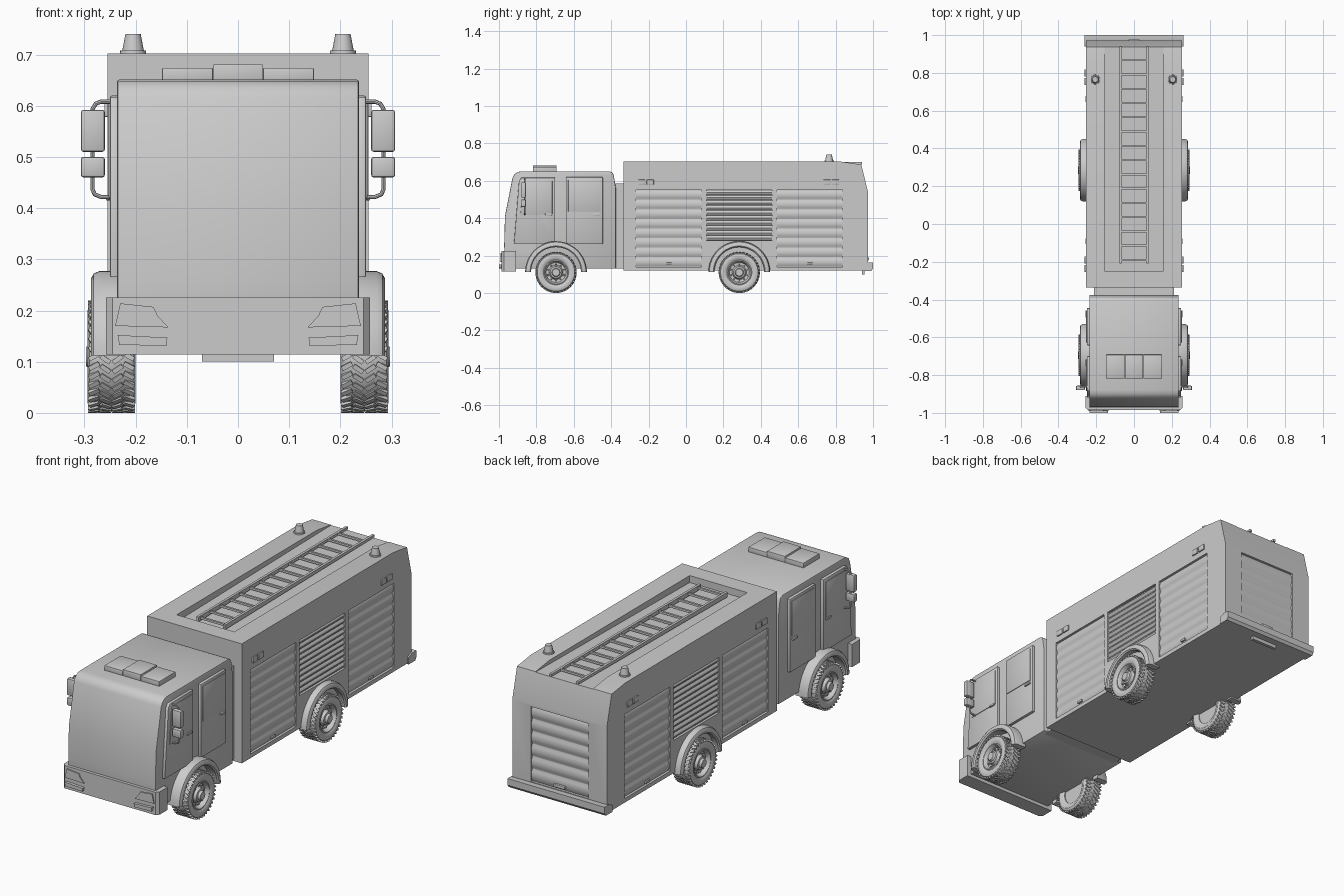
import bpy, bmesh, math
from math import pi, sin, cos
from mathutils import Matrix

if "Cube" in bpy.data.objects:
    bpy.data.objects.remove(bpy.data.objects["Cube"])

T, R = Matrix.Translation, Matrix.Rotation


def finish(bm, name):
    bmesh.ops.recalc_face_normals(bm, faces=bm.faces[:])
    me = bpy.data.meshes.new(name)
    bm.to_mesh(me)
    bm.free()
    ob = bpy.data.objects.new(name, me)
    bpy.context.collection.objects.link(ob)
    return ob


def prism(name, pts, a, b, axis='x', bev=0):
    """Extrude a profile; pts are (y,z) along x, (x,z) along y, (x,y) along z."""
    put = {'x': lambda p, t: (t, p[0], p[1]), 'y': lambda p, t: (p[0], t, p[1]),
           'z': lambda p, t: (p[0], p[1], t)}[axis]
    bm = bmesh.new()
    lo = [bm.verts.new(put(p, a)) for p in pts]
    hi = [bm.verts.new(put(p, b)) for p in pts]
    n = len(pts)
    bm.faces.new(lo)
    bm.faces.new(hi)
    for i in range(n):
        bm.faces.new((lo[i], lo[(i + 1) % n], hi[(i + 1) % n], hi[i]))
    if bev:
        bmesh.ops.recalc_face_normals(bm, faces=bm.faces[:])
        sharp = [e for e in bm.edges if e.calc_face_angle(0) > 0.6]
        bmesh.ops.bevel(bm, geom=sharp, offset=bev, segments=2, profile=0.5, affect='EDGES')
    return finish(bm, name)


def box(name, x0, x1, y0, y1, z0, z1, bev=0):
    return prism(name, [(y0, z0), (y1, z0), (y1, z1), (y0, z1)], x0, x1, 'x', bev)


def lathe(name, prof, cy, cz, s=1, seg=48, arc=2 * pi, closed=False):
    """Revolve (radius, x) points around a sideways axle."""
    full = arc > 6.28
    bm = bmesh.new()
    rings = []
    for k in range(seg if full else seg + 1):
        a = arc * k / seg
        rings.append([bm.verts.new((s * x, cy + r * cos(a), cz + r * sin(a))) for r, x in prof])
    n = len(prof)
    for k in range(seg):
        p, q = rings[k], rings[(k + 1) % len(rings)]
        for i in range(n if closed else n - 1):
            j = (i + 1) % n
            bm.faces.new((p[i], p[j], q[j], q[i]))
    if not full:
        bm.faces.new(rings[0])
        bm.faces.new(rings[-1])
    bmesh.ops.remove_doubles(bm, verts=bm.verts[:], dist=1e-5)
    return finish(bm, name)


def cone(name, x, y, z0, z1, r0, r1):
    bm = bmesh.new()
    bmesh.ops.create_cone(bm, cap_ends=True, segments=24, radius1=r0, radius2=r1, depth=z1 - z0,
                          matrix=T((x, y, (z0 + z1) / 2)))
    return finish(bm, name)


def cut(ob, cutter):
    m = ob.modifiers.new('cut', 'BOOLEAN')
    m.operation, m.solver, m.object = 'DIFFERENCE', 'EXACT', cutter
    bpy.context.view_layer.objects.active = ob
    bpy.ops.object.modifier_apply(modifier=m.name)
    bpy.data.objects.remove(cutter)


def slats(surface, s, z0, z1, n):
    """Rippled shutter section, (depth axis, z) points just under the surface."""
    h = (z1 - z0) / n
    pts = [(surface - s * 0.02, z0)]
    for i in range(n):
        for t, d in ((0.02, .011), (.2, .006), (.5, .003), (.8, .006), (.98, .011)):
            pts.append((surface - s * d, z0 + (i + t) * h))
    return pts + [(surface - s * 0.02, z1)]


# rear body with sunken roof well
W = 0.255
body = prism('equipment_body', [(-.335, .12), (.972, .12), (.972, .545), (.937, .687), (.83, .702), (-.335, .702)], -W, W)
cut(body, prism('well_cutter', [(-.25, .668), (.945, .685), (.945, .75), (-.25, .75)], -.155, .155))

# roller shutters in recesses
for s in (1, -1):
    for i, (y0, y1, z0, n) in enumerate(((-.267, .083, .14, 8), (.11, .46, .28, 10), (.487, .837, .14, 8))):
        cut(body, box('recess', s * (W - .012), s * (W + .05), y0, y1, z0, .55))
        prism(f'side_shutter_{i}', slats(s * W, s, z0, .55, n), y0, y1, 'y')
        if i != 1:
            yc = (y0 + y1) / 2
            box('shutter_handle', s * (W - .012), s * (W + .003), yc - .015, yc + .015, .15, .162, .002)
    # side marker lamps
    for y in (-.255, -.21, .735, .78):
        box('marker_lamp', s * (W - .005), s * (W + .006), y, y + .038, .578, .606, .002)
cut(body, box('recess', -.155, .155, .96, 1.05, .165, .53))
prism('rear_shutter', slats(.972, 1, .165, .53, 6), -.155, .155)
box('rear_handle', -.03, .03, .955, .978, .175, .19, .003)

# rear bumper and plate
prism('rear_bumper', [(.94, .117), (.99, .117), (1.0, .13), (1.0, .162), (.965, .162), (.94, .15)], -.262, .262)
box('rear_plate', -.07, .07, .94, .955, .1, .125)

# ladder lying in the roof well
for s in (1, -1):
    prism('ladder_rail', [(-.21, .676), (.94, .688), (.94, .7), (-.21, .699)], s * .066, s * .078)
for i in range(15):
    y = -.19 + i * .0755
    z = .688 + .006 * (y + .2)
    box('ladder_rung', -.07, .07, y - .005, y + .005, z - .005, z + .005)

# rear beacons
for s in (1, -1):
    cone('beacon_base', s * .205, .765, .69, .708, .027, .025)
    cone('beacon', s * .205, .765, .708, .74, .021, .015)

# cab shell and link to the body
cab = [(-.97, .13), (-.972, .26), (-.968, .41), (-.928, .615), (-.918, .635), (-.9, .647), (-.88, .651),
       (-.41, .651), (-.393, .645), (-.386, .628), (-.375, .56), (-.375, .13)]
prism('cab', cab, -.236, .236, 'x', .004)
box('cab_link', -.213, .213, -.4, -.33, .13, .585)

# roof light bar in three segments
for x0, x1, z in ((-.148, -.049, .674), (-.048, .048, .681), (.049, .148, .674)):
    box('roof_unit', x0, x1, -.818, -.692, .645, z, .002)

# front bumper with lamps
prism('front_bumper', [(-.258, -.91), (-.258, -.972), (-.245, -.986), (.245, -.986), (.258, -.972), (.258, -.91)],
      .114, .225, 'z')
for s in (1, -1):
    prism('headlamp', [(s * .23, .214), (s * .24, .17), (s * .136, .167), (s * .157, .19), (s * .165, .207)],
          -.98, -.991, 'y')
    prism('fog_lamp', [(s * .14, .131), (s * .232, .133), (s * .235, .152), (s * .138, .147)], -.98, -1.0, 'y')

# doors, windows, handles, mirrors
arm = [(.24, .608), (.268, .608), (.278, .604), (.284, .594), (.284, .436), (.28, .427), (.268, .422), (.24, .421)]
for s in (1, -1):
    prism('front_door', [(-.92, .265), (-.7, .265), (-.7, .617), (-.88, .617), (-.893, .6)],
          s * .23, s * .25, 'x', .003)
    prism('front_window', [(-.885, .42), (-.715, .42), (-.715, .6), (-.868, .6)], s * .245, s * .253, 'x', .002)
    box('rear_door', s * .23, s * .25, -.642, -.445, .262, .62, .004)
    box('rear_window', s * .245, s * .253, -.63, -.457, .435, .607, .003)
    for y in (-.735, -.477):
        box('door_handle', s * .245, s * .258, y - .018, y + .018, .415, .425, .002)
    cu = bpy.data.curves.new('mirror_arm', 'CURVE')
    cu.dimensions, cu.bevel_depth, cu.bevel_resolution, cu.use_fill_caps = '3D', .0042, 2, True
    sp = cu.splines.new('POLY')
    sp.points.add(len(arm) - 1)
    for p, (x, z) in zip(sp.points, arm):
        p.co = (s * x, -.862, z, 1)
    ob = bpy.data.objects.new('mirror_arm', cu)
    bpy.context.collection.objects.link(ob)
    bpy.ops.object.select_all(action='DESELECT')
    ob.select_set(True)
    bpy.context.view_layer.objects.active = ob
    bpy.ops.object.convert(target='MESH')
    box('mirror_main', s * .26, s * .307, -.88, -.856, .51, .592, .005)
    box('mirror_wide', s * .26, s * .307, -.88, -.856, .46, .5, .005)

# wheels and arched fenders
tyre = [(.062, .21), (.062, .283), (.075, .292), (.09, .294), (.1, .29), (.106, .28), (.107, .248), (.106, .215),
        (.1, .205), (.09, .2), (.075, .202)]
rim = [(0, .215), (.064, .215), (.067, .287), (.062, .289), (.056, .28), (.053, .268), (.038, .266), (.034, .272),
       (.031, .284), (.023, .286), (.019, .297), (0, .297)]
fender = [(.133, .22), (.133, .281), (.139, .287), (.151, .287), (.16, .282), (.165, .271), (.165, .22)]
for cy in (-.695, .285):
    for s in (1, -1):
        lathe('tyre', tyre, cy, .11, s, closed=True)
        lathe('rim', rim, cy, .11, s)
        lathe('fender', fender, cy, .112, s, 32, pi, True)
        # slanted tread blocks
        bm = bmesh.new()
        for k in range(36):
            for x, slant, off in ((.213, .5, 0), (.235, -.6, .3), (.259, .6, .3), (.281, -.5, 0)):
                a = (k + off) * 2 * pi / 36
                bmesh.ops.create_cube(bm, size=1, matrix=T((0, cy, .11)) @ R(a, 4, 'X') @ T((s * x, 0, .106))
                                      @ R(s * slant, 4, 'Z') @ Matrix.Diagonal((.022, .009, .008, 1)))
        finish(bm, 'tread')
        # wheel nuts
        bm = bmesh.new()
        for k in range(10):
            bmesh.ops.create_cone(bm, cap_ends=True, segments=6, radius1=.005, radius2=.004, depth=.012,
                                  matrix=T((0, cy, .11)) @ R(k * pi / 5, 4, 'X') @ T((s * .27, 0, .045))
                                  @ R(s * pi / 2, 4, 'Y'))
        finish(bm, 'wheel_nuts')

bpy.ops.object.select_all(action='SELECT')
bpy.context.view_layer.objects.active = body
bpy.ops.object.shade_smooth_by_angle(angle=math.radians(32))
